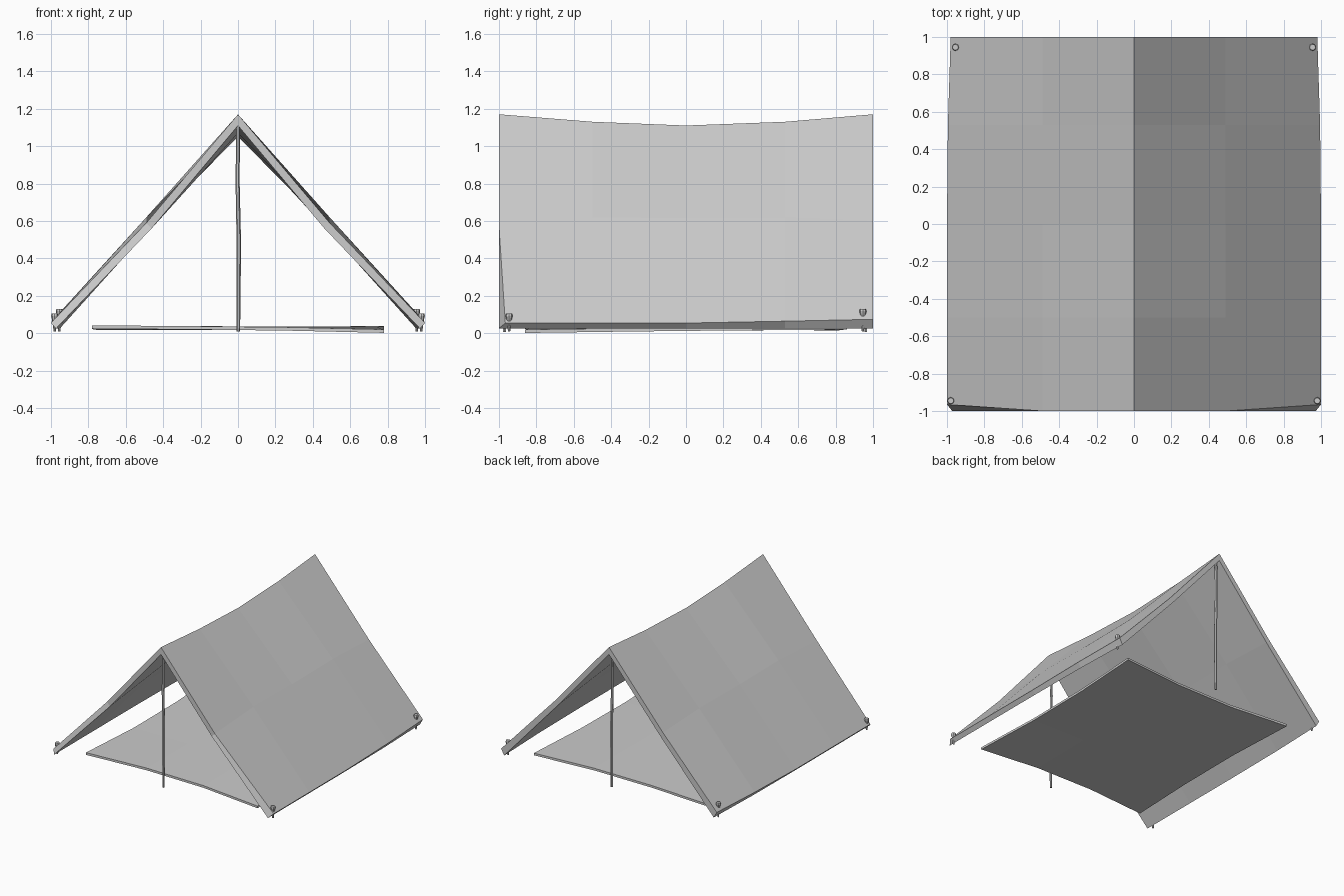
import bpy, bmesh, math
from mathutils import Vector

if "Cube" in bpy.data.objects:
    bpy.data.objects.remove(bpy.data.objects["Cube"])


def make_object(name, bm):
    bmesh.ops.recalc_face_normals(bm, faces=bm.faces)
    mesh = bpy.data.meshes.new(name)
    bm.to_mesh(mesh)
    bm.free()
    ob = bpy.data.objects.new(name, mesh)
    bpy.context.collection.objects.link(ob)
    return ob


def sheet(name, nu, nv, top, bottom):
    """Closed thick sheet from two (i, j) -> point functions."""
    bm = bmesh.new()
    layers = [[[bm.verts.new(f(i, j)) for j in range(nv)] for i in range(nu)]
              for f in (top, bottom)]
    for g in layers:
        for i in range(nu - 1):
            for j in range(nv - 1):
                bm.faces.new((g[i][j], g[i + 1][j], g[i + 1][j + 1], g[i][j + 1]))
    rim = ([(i, 0) for i in range(nu - 1)] + [(nu - 1, j) for j in range(nv - 1)]
           + [(i, nv - 1) for i in range(nu - 1, 0, -1)] + [(0, j) for j in range(nv - 1, 0, -1)])
    t, b = layers
    for (i, j), (k, l) in zip(rim, rim[1:] + rim[:1]):
        bm.faces.new((t[i][j], t[k][l], b[k][l], b[i][j]))
    return make_object(name, bm)


def lathe_path(name, rings, sides=6):
    """Capped tube through (x, y, z, radius) rings."""
    bm = bmesh.new()
    loops = []
    for x, y, z, r in rings:
        loops.append([bm.verts.new((x + r * math.cos(a), y + r * math.sin(a), z))
                      for a in (math.tau * k / sides for k in range(sides))])
    for lo, hi in zip(loops, loops[1:]):
        for k in range(sides):
            n = (k + 1) % sides
            bm.faces.new((lo[k], lo[n], hi[n], hi[k]))
    bm.faces.new(loops[0])
    bm.faces.new(loops[-1])
    return make_object(name, bm)


# Canvas: sagging ridge, hems slightly raised to the back
canvas_y = [-1, -0.5, 0, 0.53, 1]
ridge_z = [1.17, 1.13, 1.11, 1.13, 1.17]
waist_z = [0.59, 0.62, 0.615, 0.62, 0.6]
hem_z = [0.055, 0.055, 0.055, 0.065, 0.075]
hem_x = [1, 1, 1, 0.995, 0.98]


def canvas_top(i, j):
    side = (-1, -1, 0, 1, 1)[i]
    y = canvas_y[j]
    if i == 2:
        return Vector((0, y, ridge_z[j]))
    if i in (1, 3):
        return Vector((side * 0.49, y, waist_z[j]))
    return Vector((side * hem_x[j], -0.965 if j == 0 else y, hem_z[j]))


def canvas_bottom(i, j):
    side = (-1, -1, 0, 1, 1)[i]
    p = canvas_top(i, j) + Vector((-side * 0.028, 0, -0.06 if i == 2 else -0.03))
    p.y = max(-1, min(1, canvas_y[j]))
    if i in (0, 4):
        p.z = 0.026
    return p


sheet("canvas", 5, 5, canvas_top, canvas_bottom)

# Ground sheet: slightly wavy mat with pulled corners
mat_z = [[0.028, 0.02, 0.022, 0.026], [0.024, 0.02, 0.022, 0.02],
         [0.018, 0.022, 0.02, 0.022], [0.006, 0.014, 0.02, 0.024]]


def mat_bottom(i, j):
    x, y = (-0.78, -0.26, 0.26, 0.78)[i], (-0.86, -0.28, 0.28, 0.86)[j]
    if i in (1, 2) and j in (0, 3):
        y *= 0.95
    if j in (1, 2) and i in (0, 3):
        x *= 0.96
    return Vector((x, y, mat_z[i][j] - 0.004))


sheet("ground_sheet", 4, 4, lambda i, j: mat_bottom(i, j) + Vector((0, 0, 0.018)), mat_bottom)

# Two slightly crooked poles
for name, y in (("front_pole", -0.97), ("back_pole", 0.96)):
    lathe_path(name, [(0.002, y, 0.008, 0.009), (0.003, y, 0.2, 0.011), (0.004, y, 0.5, 0.012),
                      (-0.002, y, 0.8, 0.011), (0, y, 1.12, 0.01)])

# Corner pegs with wide heads
for name, x, y, top in (("front_left_peg", -0.98, -0.945, 0.105), ("front_right_peg", 0.98, -0.945, 0.105),
                        ("back_left_peg", -0.955, 0.945, 0.13), ("back_right_peg", 0.955, 0.945, 0.13)):
    lathe_path(name, [(x, y, 0.01, 0.006), (x, y, top - 0.04, 0.012), (x, y, top - 0.03, 0.015),
                      (x, y, top - 0.012, 0.019), (x, y, top, 0.016)], 8)
